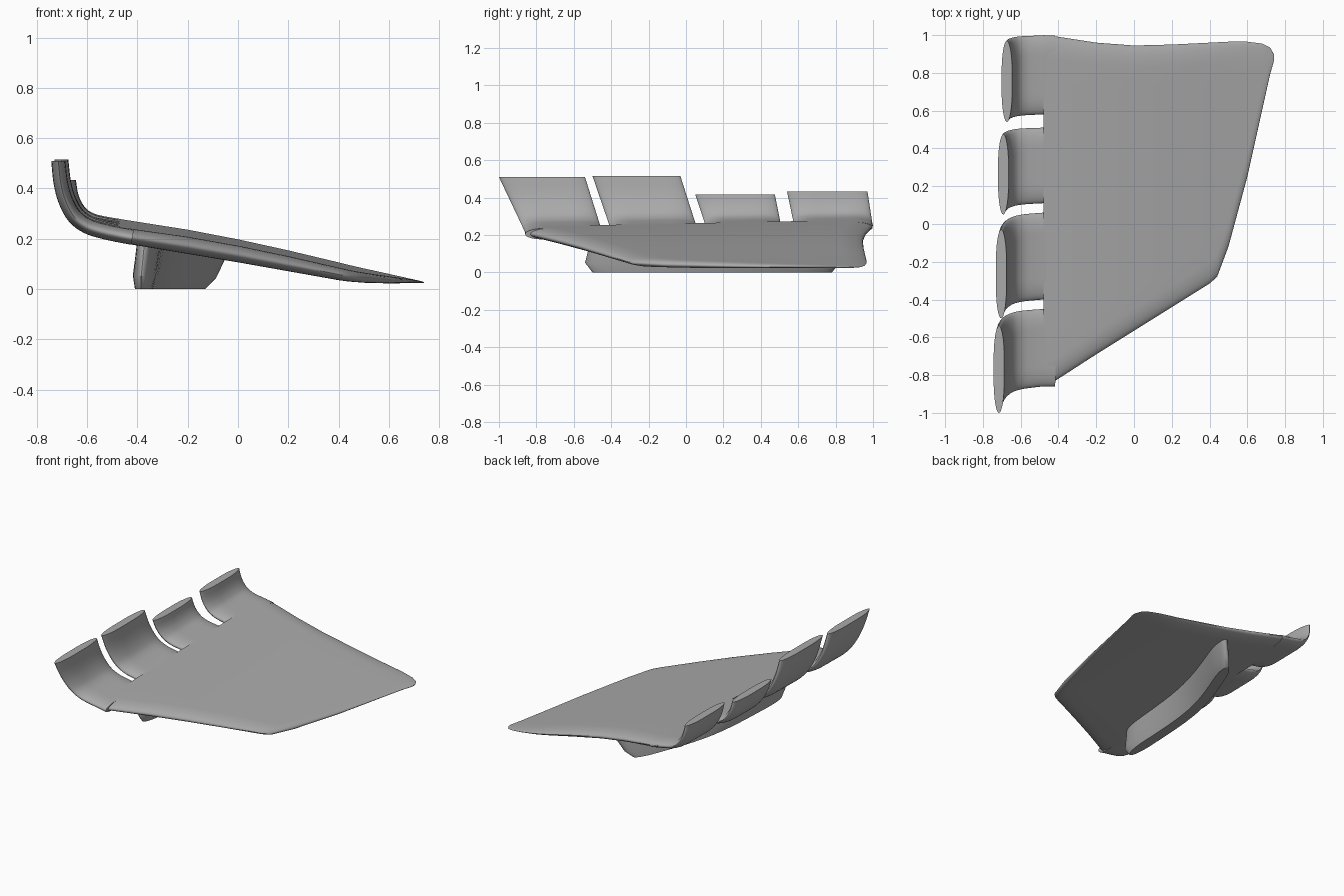
import bpy, bmesh, math
from mathutils import Vector

if "Cube" in bpy.data.objects:
    bpy.data.objects.remove(bpy.data.objects["Cube"], do_unlink=True)

grey = bpy.data.materials.new("plain_grey")
grey.use_nodes = True
grey.diffuse_color = (0.4, 0.4, 0.4, 1)
grey.node_tree.nodes["Principled BSDF"].inputs["Base Color"].default_value = (0.4, 0.4, 0.4, 1)

TILT = 0.02  # the back of the wing sits a little higher than the front


def lerp(a, b, t):
    return a + (b - a) * t


def spline(points, steps):
    """Smooth curve through the points."""
    pts = [Vector(p) for p in points]
    pts = [2 * pts[0] - pts[1]] + pts + [2 * pts[-1] - pts[-2]]
    out = []
    for a, b, c, d in zip(pts, pts[1:], pts[2:], pts[3:]):
        for i in range(steps):
            t = i / steps
            out.append(0.5 * (2 * b + (c - a) * t + (2 * a - 5 * b + 4 * c - d) * t * t
                              + (3 * b - a - 3 * c + d) * t ** 3))
    return out + [pts[-2]]


def section(length, half, edge):
    """Closed blade section: (distance along chord, offset) with rounded edges."""
    edge = min(edge, length / 2.02)
    arc = [(edge * (1 - math.cos(k * math.pi / 16)), half * math.sin(k * math.pi / 16))
           for k in range(9)]
    flat = [(lerp(edge, length - edge, k / 12), half) for k in range(1, 12)]
    top = arc + flat + [(length - d, h) for d, h in reversed(arc)]
    return top + [(d, -h) for d, h in reversed(top[1:-1])]


def loft(name, rings):
    bm = bmesh.new()
    rows = [[bm.verts.new(p) for p in ring] for ring in rings]
    n = len(rows[0])
    for r, s in zip(rows, rows[1:]):
        for i in range(n):
            bm.faces.new((r[i], r[(i + 1) % n], s[(i + 1) % n], s[i]))
    bm.faces.new(rows[0])
    bm.faces.new(rows[-1])
    bmesh.ops.recalc_face_normals(bm, faces=bm.faces)
    mesh = bpy.data.meshes.new(name)
    bm.to_mesh(mesh)
    bm.free()
    mesh.materials.append(grey)
    obj = bpy.data.objects.new(name, mesh)
    bpy.context.collection.objects.link(obj)
    bpy.ops.object.select_all(action='DESELECT')
    obj.select_set(True)
    bpy.context.view_layer.objects.active = obj
    bpy.ops.object.shade_smooth_by_angle(angle=math.radians(40))
    return obj


# Main wing panel: x, front y, back y, height, half thickness
stations = [
    (-0.48, -0.86, 1.0, 0.232, 0.030), (-0.44, -0.845, 0.997, 0.225, 0.031),
    (-0.2, -0.69, 0.96, 0.185, 0.034), (0, -0.565, 0.945, 0.148, 0.033),
    (0.2, -0.44, 0.95, 0.107, 0.030), (0.4, -0.315, 0.96, 0.064, 0.025),
    (0.44, -0.28, 0.962, 0.056, 0.023), (0.5, -0.12, 0.965, 0.045, 0.020),
    (0.6, 0.25, 0.965, 0.029, 0.014), (0.68, 0.61, 0.955, 0.017, 0.008),
    (0.72, 0.79, 0.935, 0.011, 0.005), (0.74, 0.86, 0.9, 0.008, 0.002)]
rings = []
for x, y0, y1, z, half in stations:
    rings.append([(x, y0 + d, z + h + TILT * (y0 + d)) for d, h in section(y1 - y0, half, 0.12)])
loft("wing_panel", rings)

# Upturned feathers: root y range, tip y range, tip x, tip height
bend = spline([(-0.42, 0.221), (-0.48, 0.232), (-0.54, 0.245), (-0.6, 0.264),
               (-0.65, 0.3), (-0.685, 0.36), (-0.705, 0.43), (-0.715, 0.515)], 4)
feathers = [(-0.86, -0.45, -1.0, -0.54, -0.715, 0.51),
            (-0.40, 0.06, -0.5, -0.03, -0.703, 0.515),
            (0.11, 0.51, 0.05, 0.475, -0.692, 0.415),
            (0.58, 0.998, 0.54, 0.97, -0.673, 0.433)]
for number, (r0, r1, t0, t1, tip_x, tip_z) in enumerate(feathers, 1):
    root = Vector((-0.48, 0.232))
    lift = TILT * (r0 + r1) / 2
    sx = (tip_x - root.x) / (bend[-1].x - root.x)
    sz = (tip_z - lift - root.y) / (bend[-1].y - root.y)
    path = [Vector((root.x + (p.x - root.x) * sx, root.y + (p.y - root.y) * sz)) if p.x < root.x else p
            for p in bend]
    rings = []
    for i, p in enumerate(path):
        along = (path[min(i + 1, len(path) - 1)] - path[max(i - 1, 0)]).normalized()
        if i == len(path) - 1:
            along = Vector((0, 1))
        up = Vector((along.y, -along.x))
        t = max(0, (p.y - root.y) / (path[-1].y - root.y))
        y0, y1 = lerp(r0, t0, t), lerp(r1, t1, t)
        half = lerp(0.03, 0.028, t)
        rings.append([(p.x + up.x * h, y0 + d, p.y + up.y * h + TILT * lerp(y0 + d, (r0 + r1) / 2, t))
                      for d, h in section(y1 - y0, half, lerp(0.1, 0.17, t))])
    loft(f"feather_{number}", rings)

# Curved fin under the wing
low = spline([(-0.385, -0.5), (-0.33, 0.21), (-0.14, 0.78)], 12)
mid = spline([(-0.385, -0.54), (-0.32, 0.2), (-0.1, 0.82)], 12)
high = spline([(-0.37, -0.5), (-0.28, 0.2), (-0.04, 0.87)], 12)


def fin_ring(curve, height, half):
    ring = []
    last = len(curve) - 1
    for d, h in section(1, half, 0.13):
        k = min(int(d * last), last - 1)
        step = curve[k + 1] - curve[k]
        p = curve[k] + step * (d * last - k)
        side = Vector((-step.y, step.x)).normalized() * h
        x, y = p.x + side.x, p.y + side.y
        ring.append((x, y, lerp(0, 0.148 - 0.18 * x + TILT * y, height)))
    return ring


loft("under_fin", [fin_ring(low, 0, 0.035), fin_ring(mid, 0.25, 0.045), fin_ring(high, 1, 0.045)])
